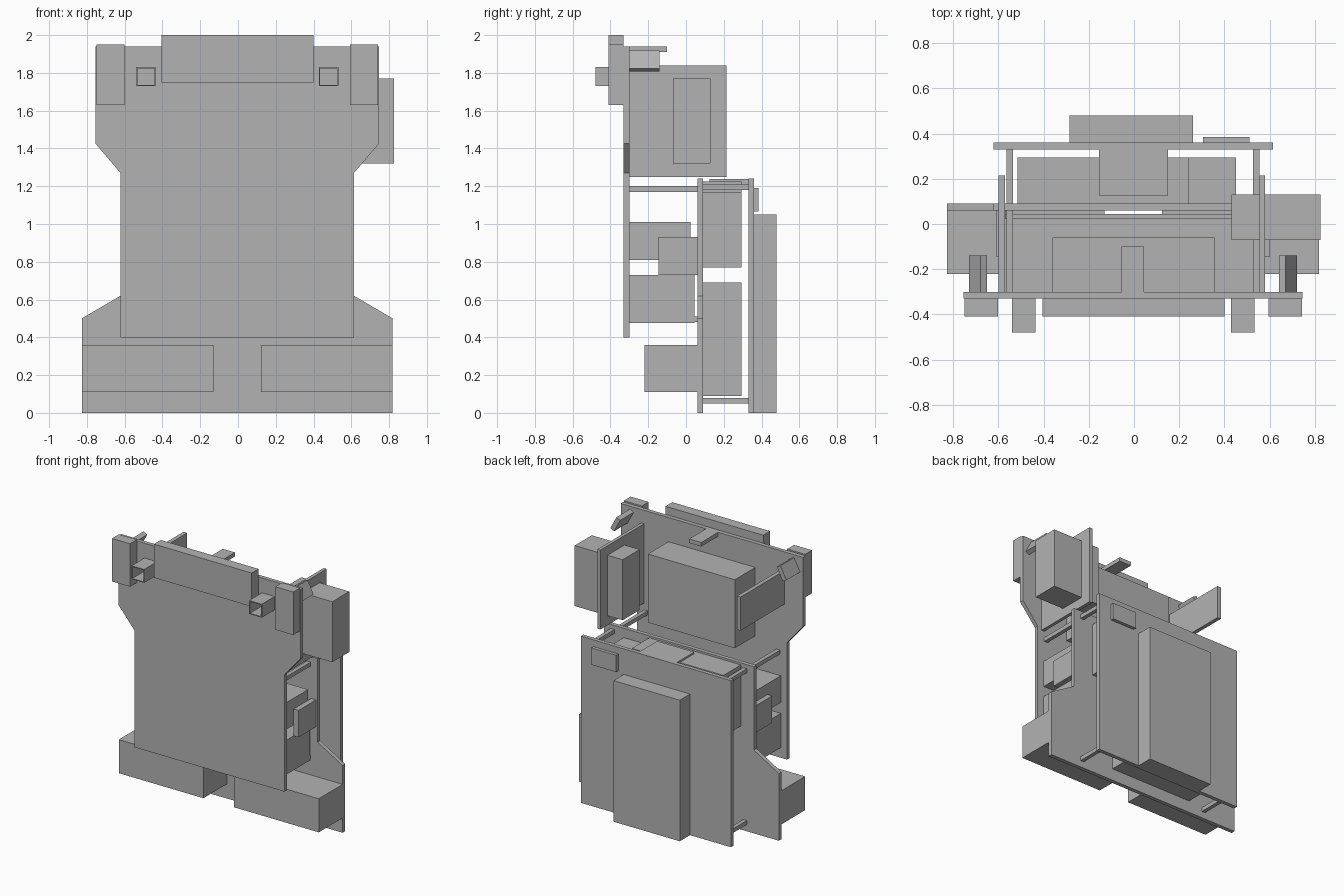
import bpy, bmesh, math
from mathutils import Vector, Matrix

cube = bpy.data.objects.get("Cube")
if cube:
    bpy.data.objects.remove(cube, do_unlink=True)

grey = bpy.data.materials.new("plain grey")
grey.use_nodes = True
GREY = (0.45, 0.45, 0.45, 1)
grey.diffuse_color = GREY
grey.node_tree.nodes["Principled BSDF"].inputs["Base Color"].default_value = GREY

MID = -0.004  # the symmetry plane in x


def finish(name, bm):
    bmesh.ops.recalc_face_normals(bm, faces=bm.faces)
    mesh = bpy.data.meshes.new(name)
    bm.to_mesh(mesh)
    bm.free()
    mesh.materials.append(grey)
    ob = bpy.data.objects.new(name, mesh)
    bpy.context.collection.objects.link(ob)
    return ob


def box(name, x, y, z, tilt=0.0):
    """Box from (low, high) ranges, optionally tilted about the y axis."""
    bm = bmesh.new()
    bmesh.ops.create_cube(bm, size=1)
    centre = Vector([(r[0] + r[1]) / 2 for r in (x, y, z)])
    size = [r[1] - r[0] for r in (x, y, z)]
    bmesh.ops.scale(bm, vec=size, verts=bm.verts)
    bmesh.ops.rotate(bm, matrix=Matrix.Rotation(tilt, 3, 'Y'), verts=bm.verts)
    bmesh.ops.translate(bm, vec=centre, verts=bm.verts)
    return finish(name, bm)


def pair(name, x, y, z, tilt=0.0):
    """Left box (+x) and its mirror image on the right."""
    box("left_" + name, (MID + x[0], MID + x[1]), y, z, tilt)
    box("right_" + name, (MID - x[1], MID - x[0]), y, z, -tilt)


def panel(name, half, y):
    """Symmetric upright panel from half of its outline."""
    outline = [(MID + x, z) for x, z in half] + [(MID - x, z) for x, z in reversed(half)]
    bm = bmesh.new()
    face = bm.faces.new([bm.verts.new((x, y[0], z)) for x, z in outline])
    ext = bmesh.ops.extrude_face_region(bm, geom=[face])
    moved = [v for v in ext["geom"] if isinstance(v, bmesh.types.BMVert)]
    bmesh.ops.translate(bm, vec=(0, y[1] - y[0], 0), verts=moved)
    return finish(name, bm)


def socket(name, x, y, z, wall, depth):
    """Block with a square recess in its front face."""
    ob = box(name, x, y, z)
    bm = bmesh.new()
    bm.from_mesh(ob.data)
    front = min(bm.faces, key=lambda f: f.calc_center_median().y)
    bmesh.ops.inset_region(bm, faces=[front], thickness=wall)
    ext = bmesh.ops.extrude_discrete_faces(bm, faces=[front])
    bmesh.ops.translate(bm, vec=(0, depth, 0), verts=ext["faces"][0].verts)
    bm.to_mesh(ob.data)
    bm.free()


# Three upright panels
panel("front_panel", [(0.618, 0.40), (0.618, 1.27), (0.75, 1.425), (0.75, 1.94)], (-0.33, -0.30))
panel("middle_panel", [(0.823, 0), (0.823, 0.50), (0.618, 0.62), (0.618, 1.24)], (0.06, 0.09))
panel("back_panel", [(0.618, 0), (0.618, 1.24)], (0.33, 0.36))

# Front fittings
box("top_bar", (-0.405, 0.40), (-0.41, -0.33), (1.75, 2.0))
pair("corner_block", (0.598, 0.746), (-0.41, -0.33), (1.63, 1.95))
for side, x in (("left", 0.48), ("right", -0.488)):
    socket(side + "_socket", (x - 0.052, x + 0.052), (-0.48, -0.33), (1.73, 1.83), 0.01, 0.14)
pair("foot_block", (0.127, 0.823), (-0.22, 0.06), (0.11, 0.36))

# Upper section behind the front panel
box("upper_case", (-0.36, 0.355), (-0.30, -0.06), (1.25, 1.76))
box("top_tab", (-0.055, 0.045), (-0.30, -0.10), (1.91, 1.94))
box("left_side_panel", (0.555, 0.58), (-0.30, 0.215), (1.25, 1.84))
box("left_side_pod", (0.43, 0.825), (-0.07, 0.13), (1.32, 1.77))
box("right_side_panel", (-0.60, -0.57), (-0.30, 0.215), (1.55, 1.80))
pair("slanted_flap", (0.668, 0.702), (-0.30, -0.14), (1.81, 1.917), math.radians(-28))

# Cases between the front and middle panels
box("upper_inner_case", (-0.57, 0.56), (-0.30, 0.025), (0.81, 1.01))
box("lower_inner_case", (-0.57, 0.56), (-0.30, 0.045), (0.475, 0.73))
pair("side_plate", (0.564, 0.604), (-0.145, 0.06), (0.73, 0.93))

# Cases between the middle and back panels
box("wide_rear_case", (-0.515, 0.24), (0.09, 0.295), (0.77, 1.225))
box("narrow_rear_case", (0.24, 0.45), (0.09, 0.295), (0.77, 1.17))
box("lower_rear_case", (-0.42, 0.27), (0.09, 0.295), (0.09, 0.69))
box("rear_strap", (-0.155, 0.15), (0.125, 0.33), (1.21, 1.238))

# Spacer rods joining the panels
ROD = 0.03
for name, y, z in (("upper_front_rod", (-0.30, 0.06), 1.17),
                   ("lower_front_rod", (-0.30, 0.06), 0.48),
                   ("upper_rear_rod", (0.09, 0.33), 1.18),
                   ("lower_rear_rod", (0.09, 0.33), 0.05)):
    pair(name, (0.53, 0.53 + ROD), y, (z, z + ROD))

# Back fittings
box("back_pack", (-0.285, 0.26), (0.36, 0.48), (0, 1.05))
box("back_badge_plate", (0.305, 0.51), (0.36, 0.385), (1.065, 1.19))
